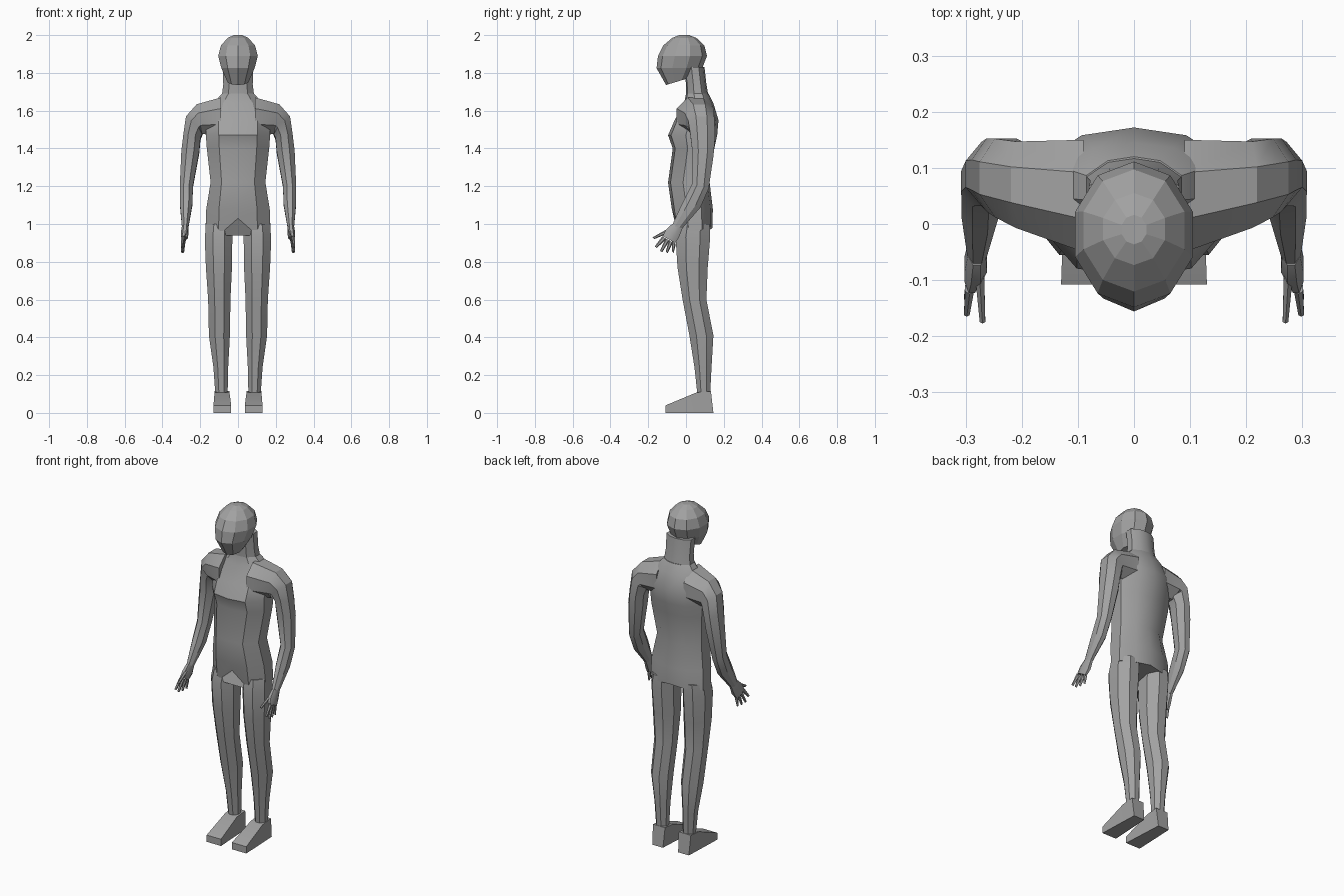
import bpy, bmesh
from math import cos, sin, pi, radians
from mathutils import Vector

cube = bpy.data.objects.get("Cube")
if cube:
    bpy.data.objects.remove(cube)

grey = bpy.data.materials.new("mid grey")
grey.use_nodes = True
COLOUR = (0.36, 0.36, 0.36, 1)
grey.diffuse_color = COLOUR
grey.node_tree.nodes["Principled BSDF"].inputs["Base Color"].default_value = COLOUR


def loft(name, strands, mirror=False, angle=30):
    """Skin each strand, a list of equal-length rings, into one capped object."""
    bm = bmesh.new()
    for rings in strands:
        loops = [[bm.verts.new(p) for p in ring] for ring in rings]
        n = len(loops[0])
        for a, b in zip(loops, loops[1:]):
            for i in range(n):
                j = (i + 1) % n
                bm.faces.new((a[i], a[j], b[j], b[i]))
        bm.faces.new(loops[0])
        bm.faces.new(loops[-1])
    bmesh.ops.recalc_face_normals(bm, faces=bm.faces)
    mesh = bpy.data.meshes.new(name)
    bm.to_mesh(mesh)
    bm.free()
    mesh.materials.append(grey)
    obj = bpy.data.objects.new(name, mesh)
    bpy.context.collection.objects.link(obj)
    bpy.ops.object.select_all(action="DESELECT")
    obj.select_set(True)
    bpy.context.view_layer.objects.active = obj
    if angle:
        bpy.ops.object.shade_smooth_by_angle(angle=radians(angle))
    if mirror:
        obj.modifiers.new("Mirror", "MIRROR")
    return obj


def ring(centre, hx, hy, roll=0, pitch=0, sides=8):
    """Polygon with half sizes hx, hy, rolled about y and pitched about x."""
    r, p = radians(roll), radians(pitch)
    u = Vector((cos(r), 0, sin(r))) * hx
    v = Vector((0, cos(p), sin(p))) * hy
    fit = cos(pi / sides)
    angles = [2 * pi * (i + 0.5) / sides for i in range(sides)]
    return [Vector(centre) + u * cos(a) / fit + v * sin(a) / fit for a in angles]


def box_ring(x0, x1, y0, y1, z, **kw):
    return ring(((x0 + x1) / 2, (y0 + y1) / 2, z), (x1 - x0) / 2, (y1 - y0) / 2, **kw)


def body_ring(z, w, front, back, lift=(0,) * 6):
    """Symmetric ten-sided section with a front plane and a spine ridge."""
    d = back - front
    half = [(0, front), (0.6 * w, front + 0.06 * d), (w, front + 0.36 * d),
            (w, front + 0.72 * d), (0.55 * w, back - 0.06 * d), (0, back)]
    pts = [(x, y, z + k) for (x, y), k in zip(half, lift)]
    return pts + [(-x, y, q) for x, y, q in pts[4:0:-1]]


# Torso, with a raised notch at the crotch
torso = [body_ring(0.95, 0.172, -0.055, 0.14, (0.08, -0.01, 0.01, 0.02, 0.02, 0.03))]
torso += [body_ring(*row) for row in (
    (1.08, 0.168, -0.075, 0.142), (1.22, 0.145, -0.095, 0.125),
    (1.40, 0.165, -0.07, 0.15), (1.47, 0.17, -0.095, 0.165),
    (1.55, 0.17, -0.06, 0.172), (1.64, 0.13, -0.01, 0.145),
    (1.69, 0.085, 0.0, 0.12))]
loft("torso", [torso])

# Neck
loft("neck", [[body_ring(*row) for row in (
    (1.66, 0.088, 0.0, 0.122), (1.74, 0.078, 0.0, 0.108), (1.83, 0.08, -0.01, 0.098))]])

# Head, faceted, with a jaw that slopes down to the chin
head = [(0.055, -0.105, 0.02, 1.755, 17), (0.088, -0.15, 0.08, 1.825, 0),
        (0.105, -0.142, 0.105, 1.89, 0), (0.09, -0.115, 0.092, 1.945, 0),
        (0.055, -0.07, 0.052, 1.985, 0), (0.022, -0.035, 0.015, 2.0, 0)]
loft("head", [[box_ring(-w, w, f, b, z, pitch=t, sides=10) for w, f, b, z, t in head]],
     angle=0)

# Shoulders and arms: out from the chest, then bending down to the wrist
shoulder = [ring((0.09, 0.05, 1.57), 0.1, 0.1, 90),
            ring((0.205, 0.07, 1.555), 0.08, 0.077, 80),
            ring((0.228, 0.082, 1.53), 0.062, 0.07, 40)]
arm = [(0.198, 0.29, 0.02, 0.155, 1.46, 10), (0.205, 0.3, 0.03, 0.148, 1.38, 0),
       (0.238, 0.308, 0.03, 0.122, 1.2, 0), (0.242, 0.307, -0.02, 0.078, 1.1, 0),
       (0.262, 0.297, -0.075, -0.018, 0.985, 0)]
arm = [box_ring(a, b, c, d, z, roll=t, pitch=-15) for a, b, c, d, z, t in arm]
loft("arms", [shoulder + arm], True)

# Hands: palm, four spread fingers and a thumb
palm = [ring((0.28, -0.045, 0.99), 0.016, 0.03, 0, -20),
        ring((0.282, -0.072, 0.95), 0.02, 0.04, 0, -30),
        ring((0.289, -0.09, 0.918), 0.013, 0.038, 0, -30)]
digits = [((0.293, -0.115, 0.928), (0.298, -0.16, 0.877)),
          ((0.291, -0.098, 0.918), (0.298, -0.132, 0.854)),
          ((0.289, -0.08, 0.908), (0.294, -0.102, 0.85)),
          ((0.287, -0.064, 0.902), (0.29, -0.07, 0.852)),
          ((0.275, -0.09, 0.965), (0.27, -0.172, 0.925))]
loft("palms", [palm], True)
loft("fingers", [[ring(a, 0.008, 0.011, 0, -40, 6), ring(b, 0.005, 0.006, 0, -40, 6)]
                 for a, b in digits], True)

# Legs
leg = [(0.03, 0.168, -0.04, 0.125, 1.0), (0.03, 0.176, -0.055, 0.128, 0.93),
       (0.032, 0.17, -0.045, 0.115, 0.77), (0.04, 0.158, -0.018, 0.108, 0.6),
       (0.043, 0.154, 0.018, 0.145, 0.41), (0.052, 0.13, 0.045, 0.135, 0.24),
       (0.055, 0.12, 0.06, 0.128, 0.1)]
loft("legs", [[box_ring(*row) for row in leg]], True)

# Feet: wedge from heel to toe
foot = [(-0.108, 0.036, 0.13, 0.04), (0.055, 0.045, 0.124, 0.108),
        (0.132, 0.045, 0.124, 0.115)]
rings = [[(a, y, 0), (b, y, 0), (b, y, h), (a, y, h)] for y, a, b, h in foot]
rings[-1][0], rings[-1][1] = (0.05, 0.145, 0), (0.12, 0.145, 0)
loft("feet", [rings], True)
